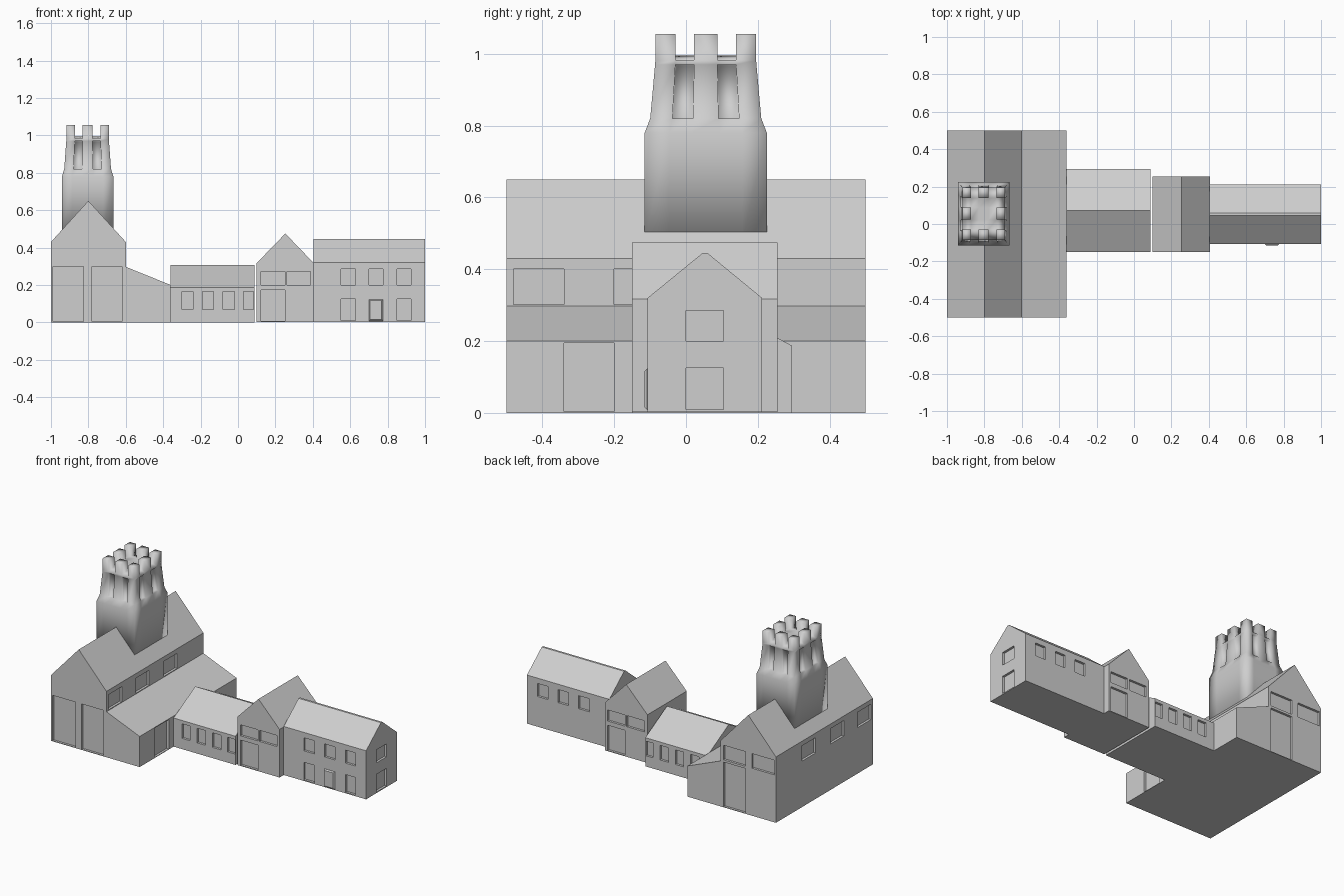
import bpy
import bmesh
from mathutils import Vector

cube = bpy.data.objects.get("Cube")
if cube:
    bpy.data.objects.remove(cube, do_unlink=True)

stone = bpy.data.materials.new("grey_stone")
stone.use_nodes = True
GREY = (0.62, 0.62, 0.62, 1)
stone.diffuse_color = GREY
stone.node_tree.nodes["Principled BSDF"].inputs["Base Color"].default_value = GREY


def finish(bm, name):
    bmesh.ops.recalc_face_normals(bm, faces=bm.faces)
    mesh = bpy.data.meshes.new(name)
    bm.to_mesh(mesh)
    bm.free()
    mesh.materials.append(stone)
    obj = bpy.data.objects.new(name, mesh)
    bpy.context.collection.objects.link(obj)
    return obj


def add_box(bm, lo, hi):
    lo, hi = Vector(lo), Vector(hi)
    verts = bmesh.ops.create_cube(bm, size=1)["verts"]
    bmesh.ops.scale(bm, vec=hi - lo, verts=verts)
    bmesh.ops.translate(bm, vec=(lo + hi) / 2, verts=verts)
    return verts


def prism(name, axis, profile, start, end):
    """Extrude a gable profile along x or y."""
    bm = bmesh.new()
    place = (lambda u, z: (start, u, z)) if axis == "x" else (lambda u, z: (u, start, z))
    face = bm.faces.new([bm.verts.new(place(u, z)) for u, z in profile])
    ext = bmesh.ops.extrude_face_region(bm, geom=[face])["geom"]
    shift = Vector((end - start, 0, 0) if axis == "x" else (0, end - start, 0))
    bmesh.ops.translate(bm, vec=shift, verts=[v for v in ext if isinstance(v, bmesh.types.BMVert)])
    return finish(bm, name)


def cut_openings(obj, openings, depth=0.015):
    """Recess openings given as (wall axis, wall position, outward sign, spans, z0, z1)."""
    bm = bmesh.new()
    for axis, wall, out, spans, z0, z1 in openings:
        a, b = sorted((wall - out * depth, wall + out * 0.01))
        for s0, s1 in spans:
            if axis == "x":
                add_box(bm, (a, s0, z0), (b, s1, z1))
            else:
                add_box(bm, (s0, a, z0), (s1, b, z1))
    cutter = finish(bm, "opening_cutter")
    cutter.hide_render = True
    mod = obj.modifiers.new("openings", "BOOLEAN")
    mod.operation = "DIFFERENCE"
    mod.solver = "EXACT"
    mod.object = cutter
    graph = bpy.context.evaluated_depsgraph_get()
    mesh = bpy.data.meshes.new_from_object(obj.evaluated_get(graph))
    obj.modifiers.clear()
    obj.data = mesh
    bpy.data.objects.remove(cutter, do_unlink=True)


# Barn with lean-to aisle
barn = prism("barn", "y", [(-1, 0), (-0.36, 0), (-0.36, 0.2), (-0.6, 0.297), (-0.6, 0.43),
                           (-0.8, 0.65), (-1, 0.43)], -0.5, 0.5)
bays = [(-0.99, -0.825), (-0.78, -0.62)]
lights = [(-0.48, -0.34), (-0.2, -0.06), (0.09, 0.23)]
cut_openings(barn, [
    ("y", -0.5, -1, bays, 0.004, 0.3),
    ("y", 0.5, 1, bays, 0.31, 0.405),
    ("y", 0.5, 1, bays[1:], 0.004, 0.295),
    ("x", -1, -1, lights, 0.3, 0.4),
    ("x", -0.6, 1, lights, 0.302, 0.4),
    ("x", -0.36, 1, [(-0.34, -0.2)], 0.004, 0.195),
])

# Low link range
link = prism("link_range", "x", [(-0.15, 0), (0.295, 0), (0.295, 0.187), (0.0725, 0.308),
                                 (-0.15, 0.187)], -0.36, 0.087)
link_windows = [(-0.3, -0.24), (-0.19, -0.13), (-0.08, -0.018), (0.03, 0.083)]
cut_openings(link, [("y", -0.15, -1, link_windows, 0.07, 0.165),
                    ("y", 0.295, 1, link_windows, 0.07, 0.165)])

# Cross gable
gable = prism("cross_gable", "y", [(0.1, 0.003), (0.405, 0.003), (0.405, 0.317), (0.253, 0.475),
                                   (0.1, 0.317)], -0.15, 0.255)
pair = [(0.122, 0.25), (0.262, 0.388)]
cut_openings(gable, [
    ("y", -0.15, -1, pair, 0.2, 0.272),
    ("y", 0.255, 1, pair, 0.2, 0.272),
    ("y", -0.15, -1, pair[:1], 0.008, 0.172),
    ("y", 0.255, 1, pair[1:], 0.008, 0.172),
])

# House
house = prism("house", "x", [(-0.107, 0.003), (0.212, 0.003), (0.212, 0.32), (0.06, 0.445),
                             (0.046, 0.445), (-0.107, 0.32)], 0.405, 1.0)
bays = [(0.55, 0.627), (0.7, 0.775), (0.85, 0.925)]
cut_openings(house, [
    ("y", -0.107, -1, bays, 0.2, 0.285),
    ("y", -0.107, -1, bays[::2], 0.01, 0.125),
    ("y", 0.212, 1, bays, 0.2, 0.285),
    ("x", 1.0, 1, [(0, 0.105)], 0.2, 0.285),
    ("x", 1.0, 1, [(0, 0.105)], 0.01, 0.125),
])

# Projecting front door
bm = bmesh.new()
add_box(bm, (0.7, -0.115, 0.008), (0.775, -0.1, 0.123))
bmesh.ops.bevel(bm, geom=[e for e in bm.edges if all(v.co.y < -0.11 for v in e.verts)],
                offset=0.007, segments=1, affect="EDGES")
finish(bm, "front_door")

# Tower: tapering rings, recessed belfry lights and eight merlons
CX, CY, HX, HY = -0.804, 0.055, 0.1375, 0.17
STEPS = [-1, -0.6, -0.23, 0.23, 0.6, 1]
rim = ([(i, 0) for i in range(5)] + [(5, j) for j in range(5)]
       + [(i, 5) for i in range(5, 0, -1)] + [(0, j) for j in range(5, 0, -1)])
bm = bmesh.new()


def tower_vert(i, j, scale, z):
    return bm.verts.new((CX + HX * scale * STEPS[i], CY + HY * scale * STEPS[j], z))


rings = [[tower_vert(i, j, s, z) for i, j in rim]
         for z, s in [(0.48, 1), (0.78, 1), (0.82, 0.91), (0.97, 0.83), (0.982, 0.825)]]
belfry = []
for level, (low, high) in enumerate(zip(rings, rings[1:])):
    for k in range(20):
        n = (k + 1) % 20
        face = bm.faces.new((low[k], low[n], high[n], high[k]))
        if level == 2 and k % 5 in (1, 3):
            belfry.append(face)
bm.faces.new(rings[0][::-1])
top = dict(zip(rim, rings[-1]))
for i in range(1, 5):
    for j in range(1, 5):
        top[i, j] = tower_vert(i, j, 0.825, 0.995)
merlons = []
for i in range(5):
    for j in range(5):
        face = bm.faces.new((top[i, j], top[i + 1, j], top[i + 1, j + 1], top[i, j + 1]))
        if i % 2 == 0 and j % 2 == 0 and (i, j) != (2, 2):
            merlons.append(face)
bmesh.ops.recalc_face_normals(bm, faces=bm.faces)
bmesh.ops.inset_individual(bm, faces=belfry, thickness=0.001, depth=-0.02)
for face in bmesh.ops.extrude_discrete_faces(bm, faces=merlons)["faces"]:
    for v in face.verts:
        v.co.z = 1.055
bmesh.ops.remove_doubles(bm, verts=bm.verts, dist=0.0001)
for face in bm.faces:
    face.smooth = True
finish(bm, "tower")
